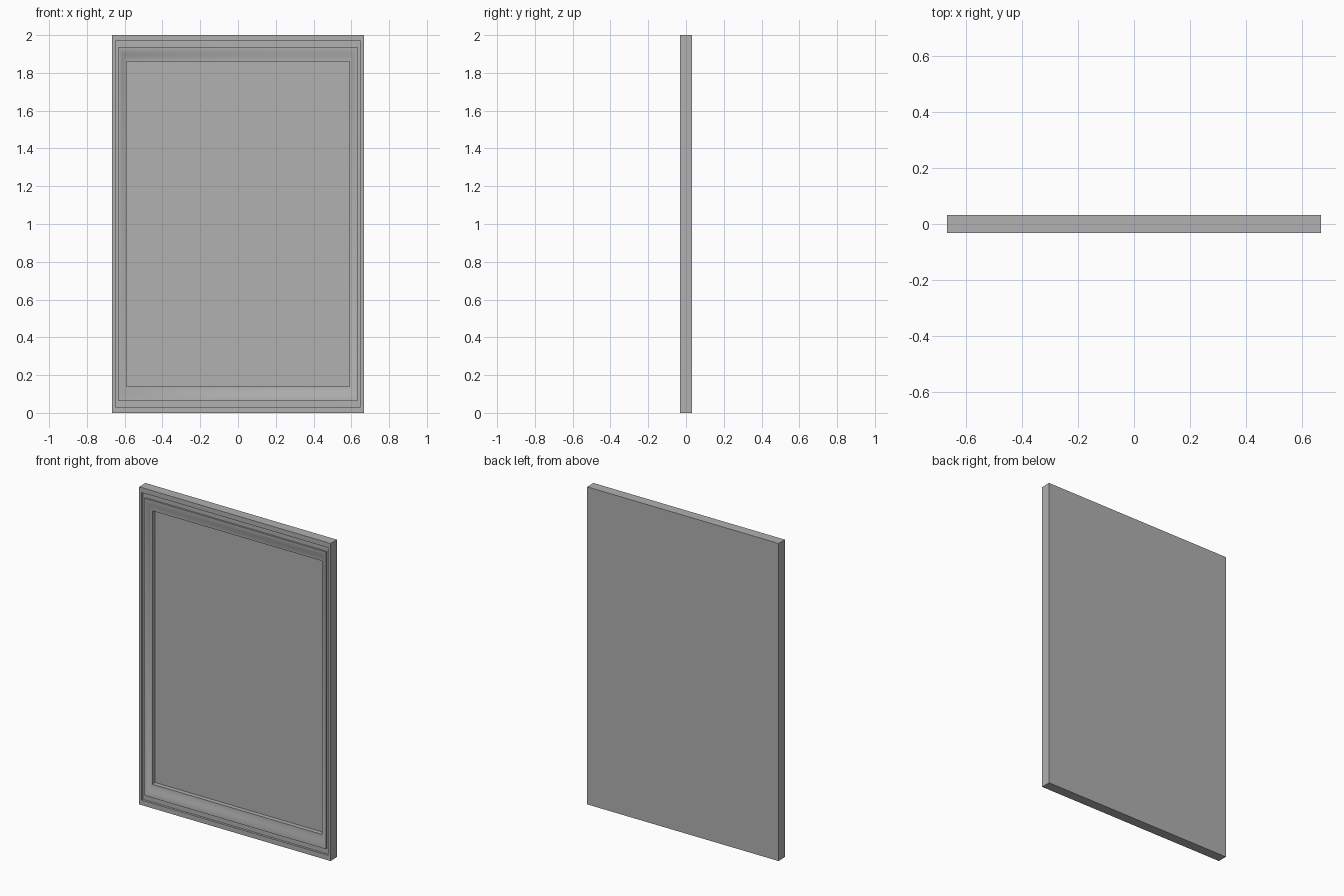
import bpy, bmesh, math

cube = bpy.data.objects.get("Cube")
if cube:
    bpy.data.objects.remove(cube)

WIDTH, HEIGHT, THICK = 1.333, 2.0, 0.063
FRONT = -THICK / 2
STRETCH = 1.83      # top and bottom rails are wider than the side rails
LIP = 0.076         # inner edge of the side rail

grey = bpy.data.materials.new("plain_grey")
grey.use_nodes = True
colour = (0.44, 0.44, 0.44, 1)
grey.diffuse_color = colour
grey.node_tree.nodes["Principled BSDF"].inputs["Base Color"].default_value = colour


def rectangle(bm, inset, depth):
    """Add a rectangular ring of vertices, inset from the outline."""
    x = WIDTH / 2 - inset
    z = HEIGHT / 2 - inset * STRETCH
    y = FRONT + depth
    return [bm.verts.new((sx * x, y, HEIGHT / 2 + sz * z))
            for sx, sz in ((-1, -1), (1, -1), (1, 1), (-1, 1))]


def rings_object(name, profile, cap_front, cap_back):
    """Join successive rings (inset, depth), listed from the back outwards."""
    bm = bmesh.new()
    rings = [rectangle(bm, *p) for p in profile]
    for a, b in zip(rings, rings[1:]):
        for i in range(4):
            j = (i + 1) % 4
            bm.faces.new((a[i], a[j], b[j], b[i]))
    if cap_back:
        bm.faces.new(rings[0][::-1])
    if cap_front:
        bm.faces.new(rings[-1])
    bmesh.ops.recalc_face_normals(bm, faces=bm.faces)
    mesh = bpy.data.meshes.new(name)
    bm.to_mesh(mesh)
    bm.free()
    mesh.materials.append(grey)
    obj = bpy.data.objects.new(name, mesh)
    bpy.context.collection.objects.link(obj)
    bpy.ops.object.select_all(action='DESELECT')
    obj.select_set(True)
    bpy.context.view_layer.objects.active = obj
    bpy.ops.object.shade_smooth_by_angle(angle=math.radians(50))
    return obj


# Moulding: flat back, outer rim, narrow groove, curved slope, inner drop
moulding = [(0, THICK), (0, 0), (0.017, 0), (0.017, 0.014),
            (0.035, 0.014), (0.035, 0.003)]
STEPS = 8
for i in range(1, STEPS + 1):
    t = i / STEPS
    ease = 0.5 - 0.5 * math.cos(math.pi * t)
    moulding.append((0.035 + (LIP - 0.035) * t, 0.003 + 0.019 * ease))
moulding.append((LIP, 0.054))
rings_object("frame", moulding, cap_front=False, cap_back=True)

# Recessed panel closing the opening
rings_object("panel", [(LIP, 0.056), (LIP, 0.05)], cap_front=True, cap_back=True)
